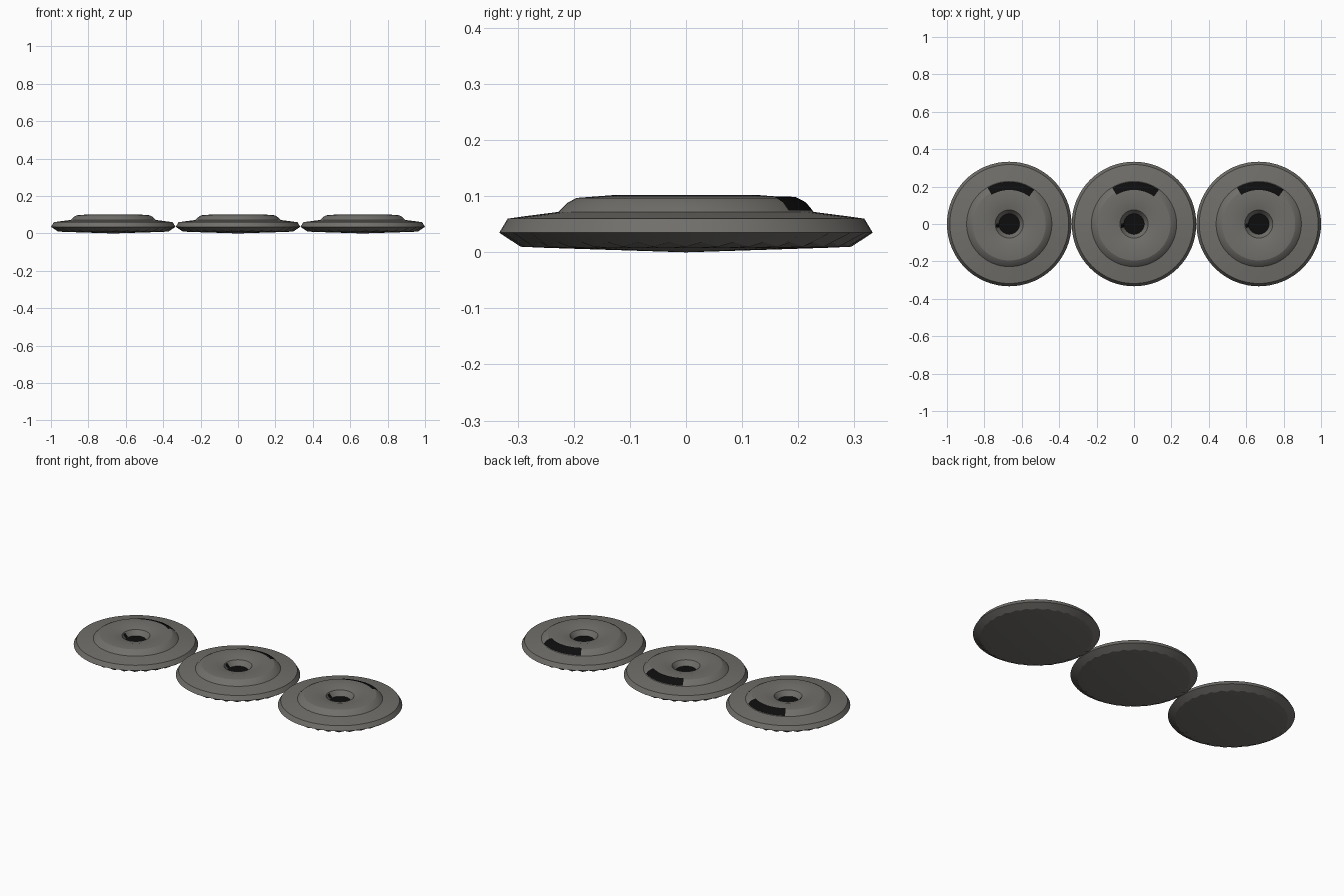
import bpy, bmesh, math
from mathutils import Vector

if "Cube" in bpy.data.objects:
    bpy.data.objects.remove(bpy.data.objects["Cube"])

SEG = 64


def material(name, rgb):
    m = bpy.data.materials.new(name)
    m.diffuse_color = (*rgb, 1)
    m.use_nodes = True
    m.node_tree.nodes["Principled BSDF"].inputs["Base Color"].default_value = m.diffuse_color
    return m


grey = material("warm_grey", (0.165, 0.158, 0.145))
black = material("black", (0.004, 0.004, 0.004))


def finish(bm, name, mats, x, angle):
    bmesh.ops.recalc_face_normals(bm, faces=bm.faces)
    me = bpy.data.meshes.new(name)
    bm.to_mesh(me)
    bm.free()
    for m in mats:
        me.materials.append(m)
    ob = bpy.data.objects.new(name, me)
    ob.location.x = x
    bpy.context.collection.objects.link(ob)
    bpy.ops.object.select_all(action='DESELECT')
    ob.select_set(True)
    bpy.context.view_layer.objects.active = ob
    bpy.ops.object.shade_smooth_by_angle(angle=math.radians(angle))
    return ob


# Disc cross-section from underside to recessed centre: radius, height
PROFILE = [(0.25, 0.008), (0.295, 0.014), (0.333, 0.035), (0.318, 0.06),
           (0.29, 0.064), (0.228, 0.072), (0.212, 0.088), (0.195, 0.097),
           (0.13, 0.102), (0.075, 0.088), (0.055, 0.06)]


def disc(x, i):
    bm = bmesh.new()
    rings = []
    for k, (r, z) in enumerate(PROFILE):
        ring = []
        for s in range(SEG):
            a = 2 * math.pi * s / SEG
            # fluted underside
            dz = (0.004 if s % 2 else -0.004) if k == 1 else 0
            ring.append(bm.verts.new((r * math.cos(a), r * math.sin(a), z + dz)))
        rings.append(ring)
    for lo, hi in zip(rings, rings[1:]):
        for s in range(SEG):
            t = (s + 1) % SEG
            bm.faces.new((lo[s], lo[t], hi[t], hi[s]))
    bottom = bm.verts.new((0, 0, 0))
    floor = bm.verts.new((0, 0, 0.06))
    for s in range(SEG):
        t = (s + 1) % SEG
        bm.faces.new((bottom, rings[0][t], rings[0][s]))
        f = bm.faces.new((floor, rings[-1][s], rings[-1][t]))
        f.material_index = 1
    finish(bm, f"disc_{i}", [grey, black], x, 20)


def arc_slot(x, i):
    # thin dark band following the raised shoulder
    bm = bmesh.new()
    section = [(0.226, 0.0745), (0.214, 0.089), (0.196, 0.0985), (0.182, 0.0995)]
    n = 16
    rows = []
    for k in range(n + 1):
        a = math.radians(54 + (121 - 54) * k / n)
        rows.append([bm.verts.new((r * math.cos(a), r * math.sin(a), z)) for r, z in section])
    for p, q in zip(rows, rows[1:]):
        for j in range(len(section) - 1):
            bm.faces.new((p[j], q[j], q[j + 1], p[j + 1]))
    ob = finish(bm, f"arc_slot_{i}", [black], x, 30)
    # make sure the band faces up
    if ob.data.polygons[0].normal.z < 0:
        ob.data.flip_normals()


def notch(x, i):
    # small dark mark on the wall of the centre recess
    bm = bmesh.new()
    pts = [(-0.054, -0.024, 0.0625), (-0.054, 0.004, 0.0625),
           (-0.071, 0.001, 0.085), (-0.069, -0.02, 0.085)]
    bm.faces.new([bm.verts.new(p) for p in pts])
    ob = finish(bm, f"centre_notch_{i}", [black], x, 30)
    if ob.data.polygons[0].normal.z < 0:
        ob.data.flip_normals()


for i, x in enumerate((-0.667, 0, 0.667), 1):
    disc(x, i)
    arc_slot(x, i)
    notch(x, i)
